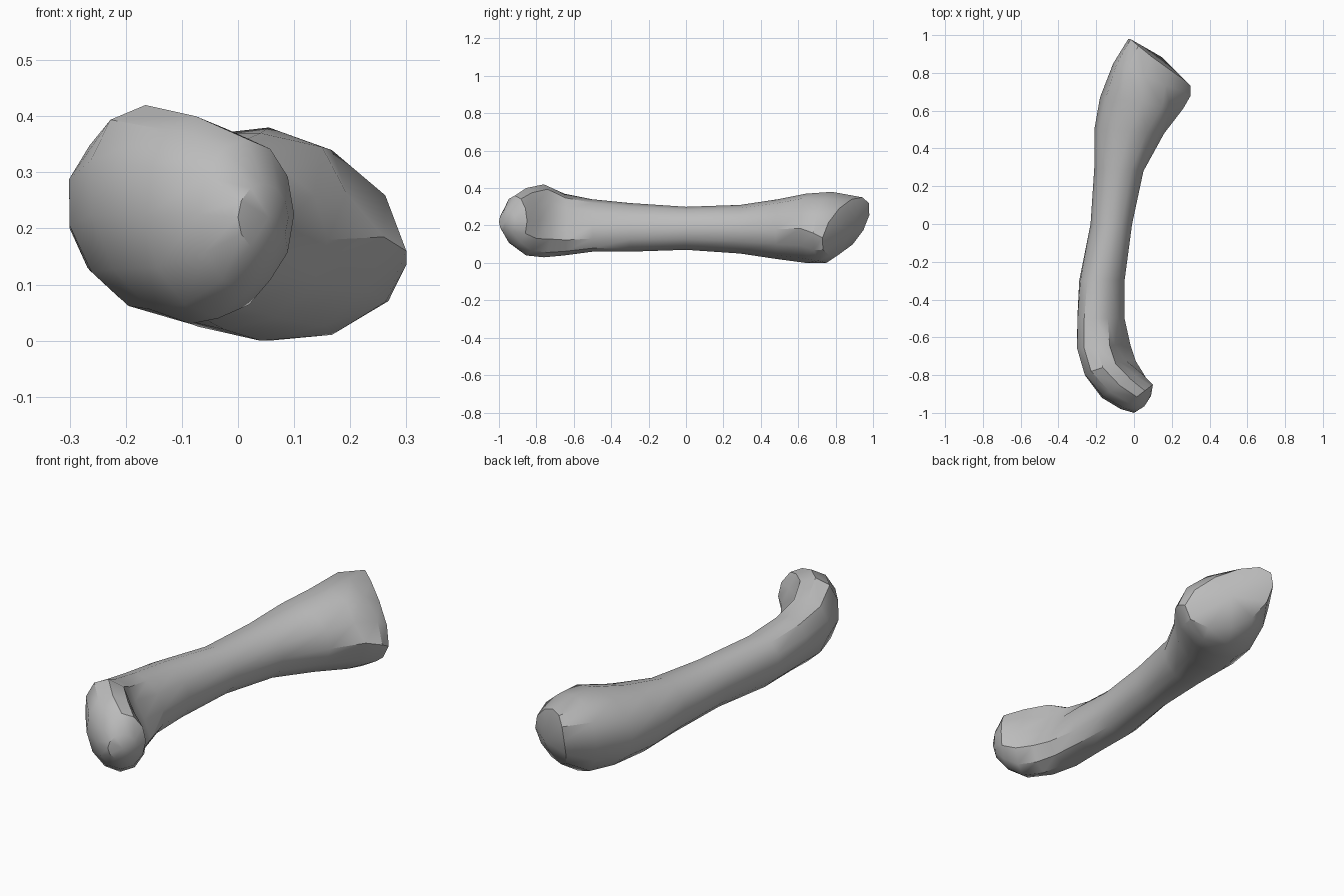
import bpy
import bmesh
import math
from mathutils import Vector

default = bpy.data.objects.get("Cube")
if default:
    bpy.data.objects.remove(default, do_unlink=True)

SIDES = 12

# Bone stations from the hooked head to the slanted head:
# outer edge (x, y), inner edge (x, y), bottom, top, sideways skew
stations = [
    (0, -1, .09, -.91, .16, .28, 0),
    (-.07, -.98, .1, -.85, .09, .36, 0),
    (-.17, -.92, .06, -.79, .04, .4, -.02),
    (-.26, -.8, .01, -.72, .03, .42, -.04),
    (-.3, -.66, -.02, -.64, .04, .37, -.04),
    (-.3, -.5, -.05, -.5, .06, .34, -.03),
    (-.29, -.3, -.05, -.3, .06, .32, -.02),
    (-.23, 0, -.01, 0, .07, .3, 0),
    (-.21, .3, .05, .28, .05, .31, 0),
    (-.21, .5, .16, .48, .02, .34, 0),
    (-.18, .67, .26, .61, 0, .37, 0),
    (-.11, .85, .3, .68, 0, .38, 0),
    (-.03, .98, .3, .73, .05, .34, 0),
]


def ring_points(ox, oy, ix, iy, bottom, top, skew, slant=0, bow=0):
    """Oval cross-section; slant tips it over, bow shifts its top and bottom."""
    outer, inner = Vector((ox, oy, 0)), Vector((ix, iy, 0))
    centre = (outer + inner) / 2 + Vector((0, 0, (bottom + top) / 2))
    across = (inner - outer) / 2 - Vector((0, 0, slant))
    upright = Vector((skew, slant / 2, (top - bottom) / 2))
    for i in range(SIDES):
        a = math.tau * i / SIDES
        shift = Vector((-bow * math.sin(a) ** 2, 0, 0))
        yield centre + across * math.cos(a) + upright * math.sin(a) + shift


def press(bm, centre, radius, push):
    """Press a soft dimple into the surface."""
    for v in bm.verts:
        weight = 1 - (v.co - Vector(centre)).length / radius
        if weight > 0:
            v.co += Vector(push) * weight


def close_end(bm, ring, offset):
    """Close an end with a shallow dome of triangles."""
    middle = sum((v.co for v in ring), Vector()) / SIDES
    tip = bm.verts.new(middle + Vector(offset))
    for i in range(SIDES):
        bm.faces.new((ring[i], ring[(i + 1) % SIDES], tip))


# Shaft with both heads; the last two rings form the slanted head
bm = bmesh.new()
rings = []
for k, station in enumerate(stations):
    late = max(0, k - len(stations) + 3)
    points = ring_points(*station, slant=.03 * late, bow=.04 if late else 0)
    rings.append([bm.verts.new(p) for p in points])
for a, b in zip(rings, rings[1:]):
    for i in range(SIDES):
        j = (i + 1) % SIDES
        bm.faces.new((a[i], a[j], b[j], b[i]))
close_end(bm, rings[0], (.01, -.01, 0))
close_end(bm, rings[-1], (.03, .03, -.02))

# Socket inside the hook, and the notch beside the slanted head
press(bm, (0, -.7, .28), .16, (-.09, 0, 0))
press(bm, (.22, .63, .27), .08, (-.05, 0, -.02))
bmesh.ops.recalc_face_normals(bm, faces=bm.faces)

mesh = bpy.data.meshes.new("bone")
bm.to_mesh(mesh)
bm.free()
bone = bpy.data.objects.new("bone", mesh)
bpy.context.collection.objects.link(bone)

# Plain grey bone
grey = bpy.data.materials.new("bone grey")
grey.use_nodes = True
colour = (.5, .5, .5, 1)
grey.diffuse_color = colour
grey.node_tree.nodes["Principled BSDF"].inputs["Base Color"].default_value = colour
mesh.materials.append(grey)

bpy.ops.object.select_all(action="DESELECT")
bone.select_set(True)
bpy.context.view_layer.objects.active = bone
bpy.ops.object.shade_smooth_by_angle(angle=math.radians(35))
